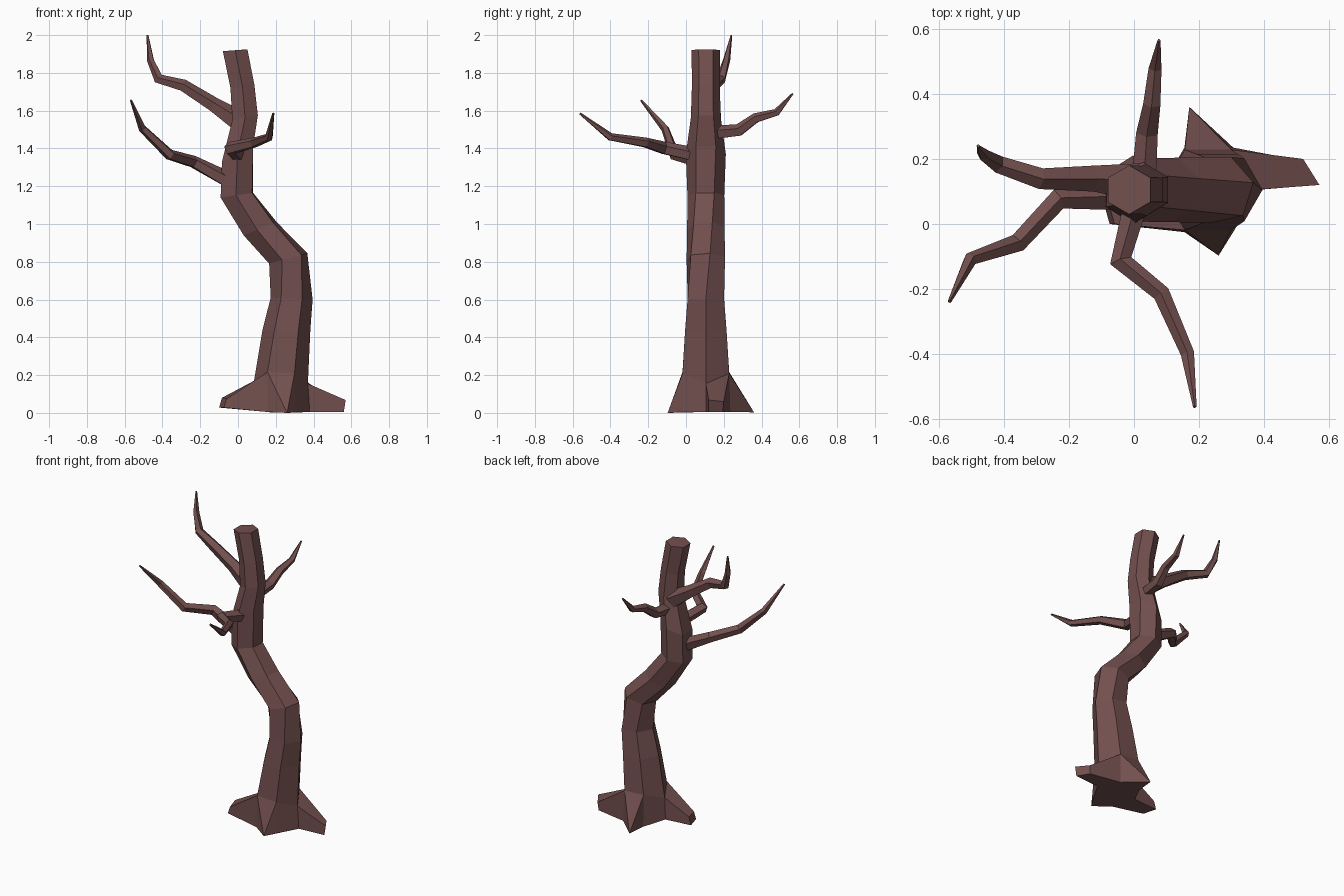
import bpy, bmesh
from math import cos, sin, radians, pi
from mathutils import Vector

if "Cube" in bpy.data.objects:
    bpy.data.objects.remove(bpy.data.objects["Cube"])

bark = bpy.data.materials.new("bark")
bark.diffuse_color = (0.17, 0.08, 0.077, 1)
bark.use_nodes = True
bark.node_tree.nodes["Principled BSDF"].inputs["Base Color"].default_value = bark.diffuse_color


def finish(bm, name):
    bmesh.ops.recalc_face_normals(bm, faces=bm.faces)
    me = bpy.data.meshes.new(name)
    bm.to_mesh(me)
    bm.free()
    me.materials.append(bark)
    ob = bpy.data.objects.new(name, me)
    bpy.context.collection.objects.link(ob)
    return ob


def bridge(bm, a, b):
    n = len(a)
    for i in range(n):
        j = (i + 1) % n
        bm.faces.new((a[i], a[j], b[j], b[i]))


# Trunk rings: left x, left z, right x, right z, twist in degrees
RINGS = [
    (0.085, 0.17, 0.37, 0.155, 0),
    (0.13, 0.44, 0.383, 0.44, 0),
    (0.173, 0.61, 0.395, 0.60, 0),
    (0.165, 0.79, 0.367, 0.845, 12),
    (0.03, 0.94, 0.205, 1.01, 20),
    (-0.092, 1.14, 0.08, 1.165, 27),
    (-0.085, 1.33, 0.08, 1.41, 30),
    (-0.03, 1.55, 0.105, 1.575, 30),
    (-0.04, 1.72, 0.087, 1.735, 30),
    (-0.08, 1.915, 0.05, 1.925, 30),
]
YC = 0.105

bm = bmesh.new()
rings = []
for xl, zl, xr, zr, tw in RINGS:
    mid = Vector(((xl + xr) / 2, YC, (zl + zr) / 2))
    ax = Vector((xr - xl, 0, zr - zl)) / 2 / cos(radians(tw))
    r = ax.length
    ring = []
    for i in range(6):
        a = radians(tw + 60 * i)
        ring.append(bm.verts.new(mid + ax * cos(a) + Vector((0, r * sin(a), 0))))
    rings.append(ring)
for i in (1, 2, 4, 5):
    rings[0][i].co.z += 0.05
for a, b in zip(rings, rings[1:]):
    bridge(bm, a, b)
bm.faces.new(rings[-1])

# Root flare: four of the six bottom sides are pulled out into roots
foot = []
for i in range(6):
    a = radians(60 * i)
    z = 0.025 if i == 3 else 0.005
    foot.append(bm.verts.new((0.23 + 0.15 * cos(a), YC + 0.15 * sin(a), z)))
POINTED = {1: (0.17, 0.36, 0.003), 4: (0.26, -0.097, 0)}
BLUNT = {0: ((0.57, 0.12, 0.068), (0.52, 0.20, 0.06),
             (0.56, 0.12, 0.005), (0.515, 0.195, 0.005)),
         3: ((-0.085, 0.09, 0.08), (-0.06, 0.0, 0.075),
             (-0.10, 0.09, 0.028), (-0.075, 0.0, 0.028))}
outline = []
for i in range(6):
    j = (i + 1) % 6
    ta, tb, fa, fb = rings[0][i], rings[0][j], foot[i], foot[j]
    outline.append(fa)
    if i in POINTED:
        t = bm.verts.new(POINTED[i])
        for f in ((ta, tb, t), (ta, t, fa), (tb, fb, t)):
            bm.faces.new(f)
        outline.append(t)
    elif i in BLUNT:
        a, b, c, d = [bm.verts.new(p) for p in BLUNT[i]]
        for f in ((ta, tb, b, a), (ta, a, c, fa), (tb, fb, d, b), (a, b, d, c)):
            bm.faces.new(f)
        outline += [c, d]
    else:
        bm.faces.new((ta, tb, fb, fa))
bm.faces.new(outline)
finish(bm, "trunk")


# Branches: tapered five-sided tubes along (x, y, z, radius) paths
def branch(name, path, sides=5):
    pts = [Vector(p[:3]) for p in path]
    bm = bmesh.new()
    prev = None
    for k, p in enumerate(pts):
        d_in = (p - pts[k - 1]).normalized() if k else Vector()
        d_out = (pts[k + 1] - p).normalized() if k < len(pts) - 1 else Vector()
        t = (d_in + d_out).normalized()
        u = t.cross(Vector((0, 0, 1))).normalized()
        v = u.cross(t)
        ring = []
        for i in range(sides):
            a = 2 * pi * i / sides + pi / 2
            ring.append(bm.verts.new(p + (u * cos(a) + v * sin(a)) * path[k][3]))
        if prev:
            bridge(bm, prev, ring)
        else:
            bm.faces.new(ring)
        prev = ring
    bm.faces.new(prev)
    finish(bm, name)


branch("upper_left_branch", [
    (0.0, 0.13, 1.545, 0.06), (-0.13, 0.14, 1.63, 0.042),
    (-0.29, 0.14, 1.732, 0.034), (-0.42, 0.185, 1.768, 0.028),
    (-0.463, 0.215, 1.87, 0.02), (-0.479, 0.24, 2.0, 0.005)])
branch("lower_left_branch", [
    (-0.05, 0.085, 1.23, 0.045), (-0.235, 0.075, 1.328, 0.034),
    (-0.36, -0.06, 1.365, 0.03), (-0.505, -0.11, 1.505, 0.022),
    (-0.567, -0.238, 1.655, 0.006)])
branch("front_branch", [
    (0.01, 0.08, 1.36, 0.04), (-0.04, -0.115, 1.40, 0.036),
    (0.085, -0.215, 1.43, 0.028), (0.165, -0.40, 1.46, 0.022),
    (0.187, -0.562, 1.585, 0.006)])
branch("back_branch", [
    (0.03, 0.13, 1.48, 0.04), (0.04, 0.28, 1.495, 0.035),
    (0.055, 0.37, 1.56, 0.028), (0.065, 0.48, 1.59, 0.021),
    (0.077, 0.565, 1.69, 0.005)])
